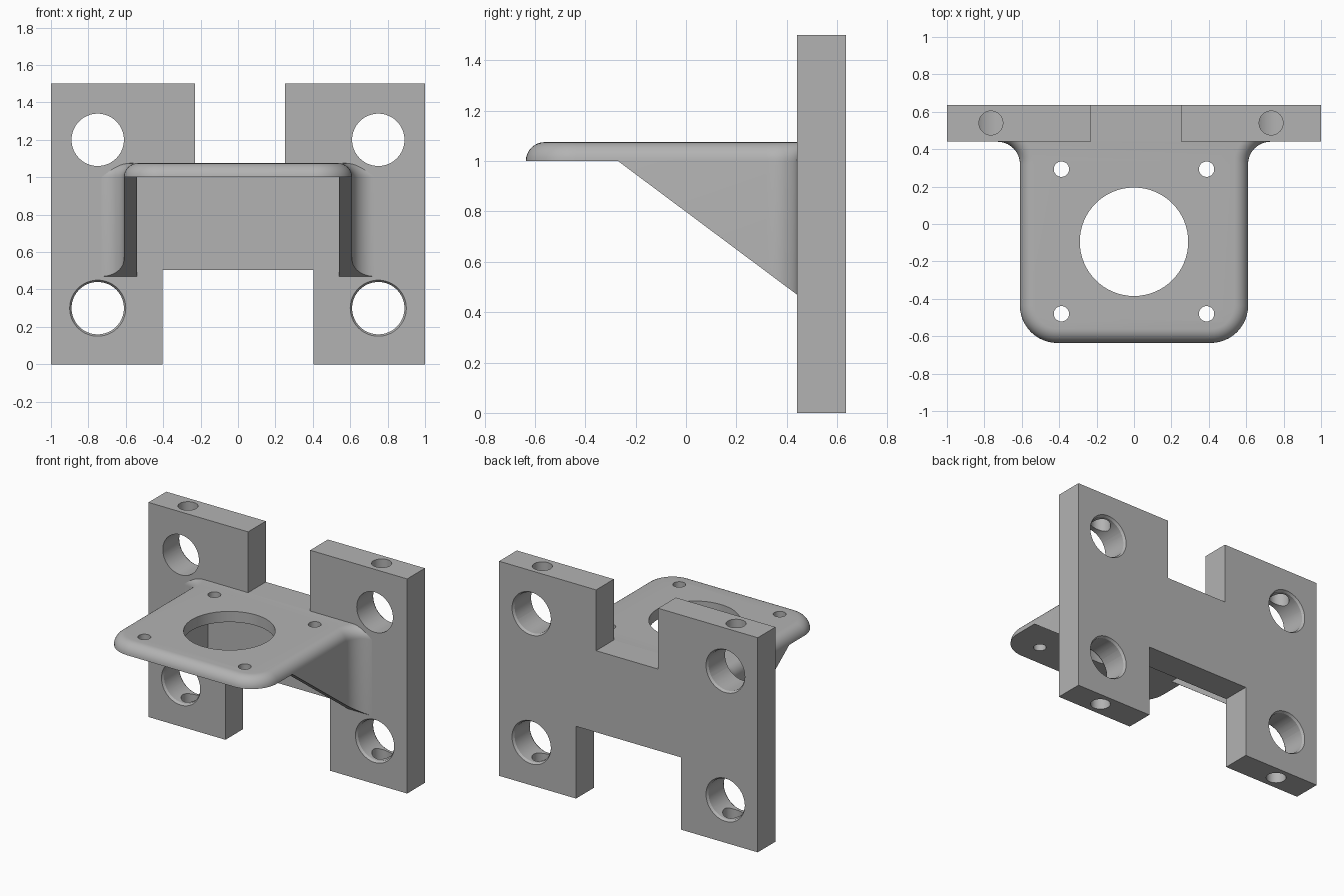
import bpy, bmesh
from math import pi, sin, cos, asin

if "Cube" in bpy.data.objects:
    bpy.data.objects.remove(bpy.data.objects["Cube"], do_unlink=True)

grey = bpy.data.materials.new("plain grey")
grey.use_nodes = True
colour = (0.45, 0.45, 0.45, 1)
grey.diffuse_color = colour
grey.node_tree.nodes["Principled BSDF"].inputs["Base Color"].default_value = colour

FRONT, BACK = 0.44, 0.636   # faces of the mounting plate
TOP, UNDER = 1.075, 1.0     # faces of the shelf
HALF, FLARE = 0.61, 0.12    # shelf half width, blend radius at the plate
CORNER = 0.2                # front corner radius of the shelf


def loft(name, rings):
    """Closed solid through a list of equal-length rings."""
    bm = bmesh.new()
    loops = [[bm.verts.new(p) for p in ring] for ring in rings]
    n = len(loops[0])
    bm.faces.new(loops[0])
    bm.faces.new(loops[-1])
    for a, b in zip(loops, loops[1:]):
        for i in range(n):
            j = (i + 1) % n
            bm.faces.new((a[i], a[j], b[j], b[i]))
    bmesh.ops.recalc_face_normals(bm, faces=bm.faces)
    mesh = bpy.data.meshes.new(name)
    bm.to_mesh(mesh)
    bm.free()
    mesh.materials.append(grey)
    obj = bpy.data.objects.new(name, mesh)
    bpy.context.collection.objects.link(obj)
    return obj


def box(name, x0, x1, y0, y1, z0, z1):
    return loft(name, [[(x0, y0, z), (x1, y0, z), (x1, y1, z), (x0, y1, z)]
                       for z in (z0, z1)])


def drill(x, y, z, r1, depth, r2=None, along_y=False):
    bpy.ops.mesh.primitive_cone_add(
        vertices=64, radius1=r1, radius2=r1 if r2 is None else r2, depth=depth,
        location=(x, y, z), rotation=(pi / 2 if along_y else 0, 0, 0))
    obj = bpy.context.object
    obj.name = "hole_cutter"
    obj.data.materials.append(grey)
    return obj


def cut(target, cutter):
    cutter.hide_render = True
    mod = target.modifiers.new("cut", 'BOOLEAN')
    mod.operation, mod.solver, mod.object = 'DIFFERENCE', 'EXACT', cutter
    bpy.context.view_layer.objects.active = target
    bpy.ops.object.modifier_apply(modifier=mod.name)
    bpy.data.objects.remove(cutter, do_unlink=True)


def shelf_outline(inset, z):
    """Plan outline: rounded front corners, flared where it meets the plate."""
    steps = 12
    r = FLARE + inset
    end = asin(FLARE / r)
    side = [(HALF + FLARE - r * cos(end * (1 - i / steps)),
             FRONT - FLARE + r * sin(end * (1 - i / steps)))
            for i in range(steps + 1)]
    r = CORNER - inset
    for i in range(steps + 1):
        a = i / steps * pi / 2
        side.append((HALF - CORNER + r * cos(a), -BACK + CORNER - r * sin(a)))
    return ([(x, y, z) for x, y in side]
            + [(-x, y, z) for x, y in reversed(side)])


# Mounting plate with a notch above and below
plate = box("mounting_plate", -1, 1, FRONT, BACK, 0, 1.5)
cut(plate, box("top_notch", -0.23, 0.25, 0, 1, TOP, 2))
cut(plate, box("bottom_notch", -0.405, 0.405, 0, 1, -1, 0.505))

# Bolt bores with chamfered rims, and set screw holes from the ends
for x in (-0.75, 0.75):
    for z in (0.3, 1.2):
        cut(plate, drill(x, 0.54, z, 0.14, 1, along_y=True))
        cut(plate, drill(x, BACK, z, 0.17, 0.06, 0.13, True))
    cut(plate, drill(x, FRONT, 0.3, 0.13, 0.06, 0.17, True))
for x, z in ((-0.765, 1.4), (0.733, 1.4), (-0.74, 0.1), (0.735, 0.1)):
    cut(plate, drill(x, 0.54, z, 0.064, 0.4))

# Shelf with rounded top edge; its sides run down into the gussets
radius = TOP - UNDER
rings = [shelf_outline(0, 0.4)]
for i in range(9):
    a = i / 8 * pi / 2
    rings.append(shelf_outline(radius * (1 - cos(a)), UNDER + radius * sin(a)))
shelf = loft("shelf_with_gussets", rings)

# Hollow between the gussets, then the sloped underside
cut(shelf, box("hollow", -0.54, 0.54, -1, 1, 0, UNDER))
slope = [(-1, UNDER), (-0.27, UNDER), (0.574, 0.37), (0.574, 0), (-1, 0)]
cut(shelf, loft("slope", [[(x, y, z) for y, z in slope] for x in (-1, 1)]))

# Central opening and four screw holes
cut(shelf, drill(0, -0.095, UNDER, 0.29, 0.5))
for x in (-0.388, 0.388):
    for y in (-0.48, 0.293):
        cut(shelf, drill(x, y, UNDER, 0.041, 0.5))

for obj in (plate, shelf):
    bpy.ops.object.select_all(action='DESELECT')
    obj.select_set(True)
    bpy.context.view_layer.objects.active = obj
    bpy.ops.object.shade_smooth_by_angle(angle=pi / 6)
